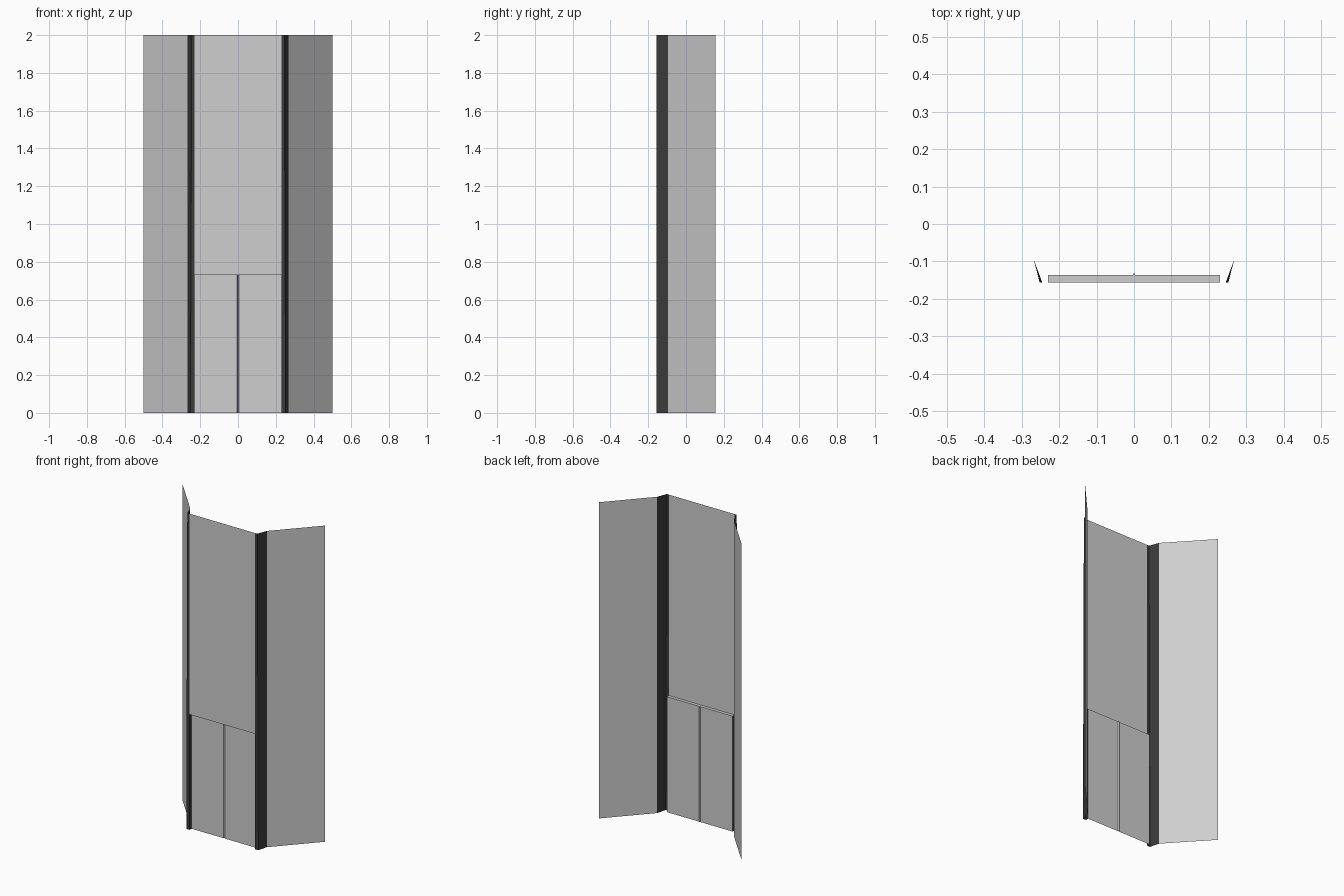
import bpy

if "Cube" in bpy.data.objects:
    bpy.data.objects.remove(bpy.data.objects["Cube"])


def material(name, c):
    m = bpy.data.materials.new(name)
    m.diffuse_color = (c, c, c, 1)
    m.use_nodes = True
    m.node_tree.nodes["Principled BSDF"].inputs["Base Color"].default_value = m.diffuse_color
    return m


GREY = material("light grey", 0.62)
DARK = material("dark charcoal", 0.043)

H, SPLIT = 2.0, 0.73            # full height, height of the lower doors
FRONT, RECESS, GROOVE = -0.157, -0.137, -0.13
HALF = 0.23                     # half width of the centre panel


def add(name, verts, faces, mat):
    me = bpy.data.meshes.new(name)
    me.from_pydata(verts, [], faces)
    me.materials.append(mat)
    ob = bpy.data.objects.new(name, me)
    bpy.context.collection.objects.link(ob)
    return ob


def sheet(name, low, z0, z1, mat, high=None):
    """Vertical folded sheet following a plan outline (x, y)."""
    high = high or low
    n = len(low)
    verts = [(x, y, z0) for x, y in low] + [(x, y, z1) for x, y in high]
    faces = [(i, i + 1, n + i + 1, n + i) for i in range(n - 1)]
    return add(name, verts, faces, mat)


# Upper panel
sheet("upper_panel", [(-HALF, FRONT), (HALF, FRONT)], SPLIT, H, GREY)

# Lower double door with a V groove down the middle
sheet("lower_doors", [(-HALF, RECESS), (-0.004, RECESS), (0, GROOVE),
                      (0.004, RECESS), (HALF, RECESS)], 0, SPLIT, GREY)

# Ledge joining the upper panel to the recessed doors
add("door_ledge", [(-HALF, FRONT, SPLIT), (HALF, FRONT, SPLIT), (HALF, RECESS, SPLIT),
                   (0.004, RECESS, SPLIT), (0, GROOVE, SPLIT), (-0.004, RECESS, SPLIT),
                   (-HALF, RECESS, SPLIT)], [tuple(range(7))], GREY)

# Side parts, left and right
for s, side in ((-1, "left"), (1, "right")):
    def plan(*pts):
        p = [(s * x, y) for x, y in pts]
        return p if s > 0 else p[::-1]

    # Dark corner post, its front edge leaning slightly
    sheet(side + "_post",
          plan((HALF, FRONT), (0.252, FRONT), (0.268, -0.095)), 0, H, DARK,
          plan((HALF, FRONT), (0.245, FRONT), (0.268, -0.095)))
    # Dark jamb beside the recessed doors
    sheet(side + "_jamb", plan((HALF, RECESS), (HALF, FRONT)), 0, SPLIT, DARK)
    # Swept back wing wall
    sheet(side + "_wing", plan((0.268, -0.095), (0.5, 0.157)), 0, H, GREY)
